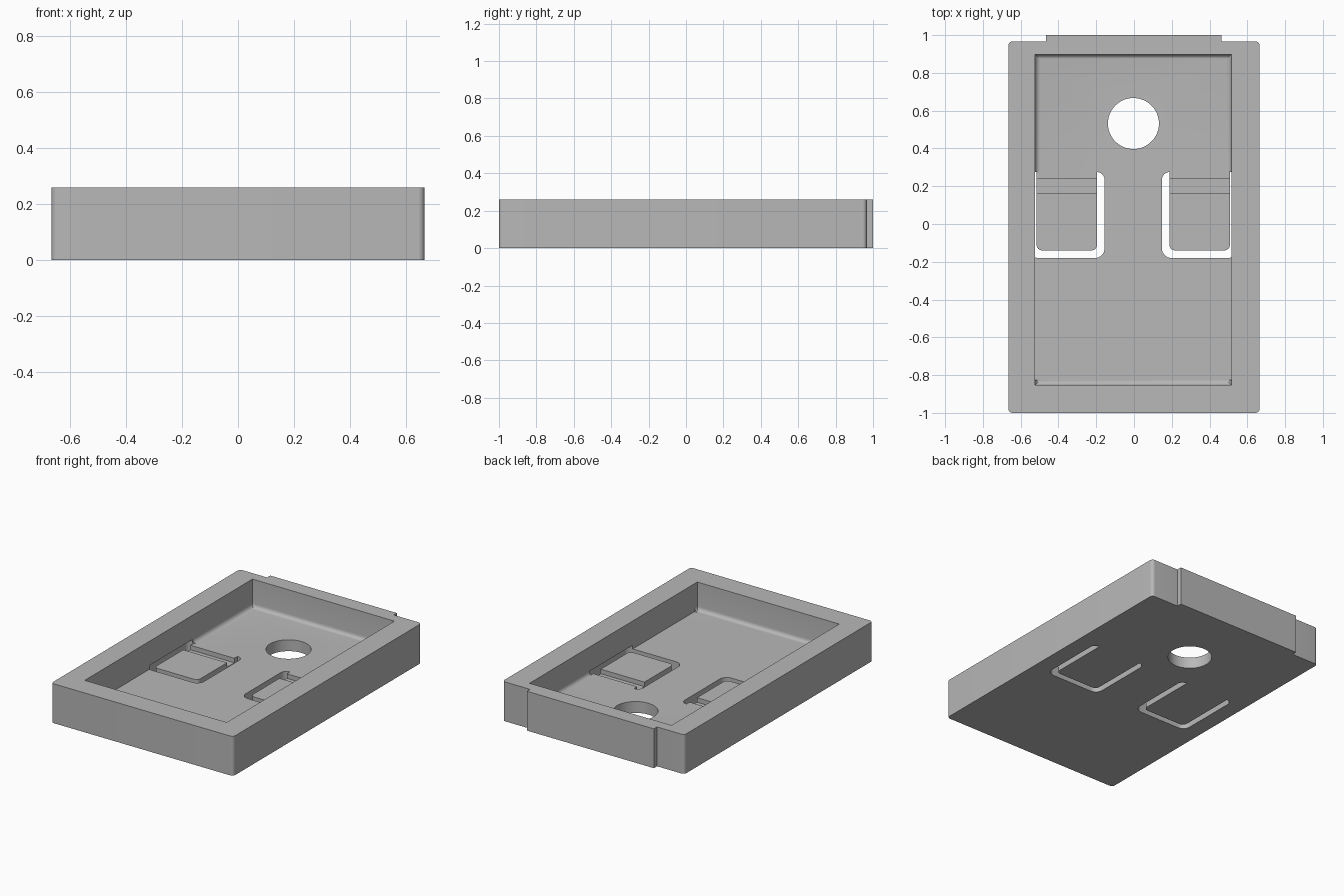
import bpy, bmesh, math

if "Cube" in bpy.data.objects:
    bpy.data.objects.remove(bpy.data.objects["Cube"])

H, FLOOR = 0.26, 0.075          # overall height, floor thickness

grey = bpy.data.materials.new("plain grey")
grey.diffuse_color = (0.48, 0.48, 0.48, 1)
grey.use_nodes = True
grey.node_tree.nodes["Principled BSDF"].inputs["Base Color"].default_value = grey.diffuse_color


def arc(cx, cy, r, a0, a1, n=8):
    return [(cx + r * math.cos(math.radians(a0 + (a1 - a0) * i / n)),
             cy + r * math.sin(math.radians(a0 + (a1 - a0) * i / n))) for i in range(n + 1)]


def prism(name, outline, z0, z1):
    """Extrude a flat outline from z0 to z1."""
    bm = bmesh.new()
    face = bm.faces.new([bm.verts.new((x, y, z0)) for x, y in outline])
    out = bmesh.ops.extrude_face_region(bm, geom=[face])
    bmesh.ops.translate(bm, vec=(0, 0, z1 - z0),
                        verts=[v for v in out["geom"] if isinstance(v, bmesh.types.BMVert)])
    bmesh.ops.recalc_face_normals(bm, faces=bm.faces)
    mesh = bpy.data.meshes.new(name)
    bm.to_mesh(mesh)
    bm.free()
    obj = bpy.data.objects.new(name, mesh)
    bpy.context.collection.objects.link(obj)
    mesh.materials.append(grey)
    return obj


def rect(x0, x1, y0, y1):
    return [(x0, y0), (x1, y0), (x1, y1), (x0, y1)]


# Outer body with rounded corners and a shallow lip along the back
X, YF, YB, LIP, R = 0.665, -1.0, 0.967, 1.0, 0.022
body_outline = (arc(-X + R, YF + R, R, 180, 270) + arc(X - R, YF + R, R, 270, 360)
                + arc(X - R, YB - R, R, 0, 90)
                + [(0.462, YB), (0.462, LIP), (-0.465, LIP), (-0.465, YB)]
                + arc(-X + R, YB - R, R, 90, 180))
tray = prism("tray", body_outline, 0, H)
cutters = []

# Main pocket with a fillet around its floor
pocket = prism("pocket_cutter", rect(-0.523, 0.515, -0.853, 0.898), FLOOR, H + 0.1)
bm = bmesh.new()
bm.from_mesh(pocket.data)
bmesh.ops.bevel(bm, geom=[e for e in bm.edges if all(v.co.z < FLOOR + 0.001 for v in e.verts)],
                offset=0.026, segments=6, profile=0.5, affect='EDGES')
bm.to_mesh(pocket.data)
bm.free()
cutters.append(pocket)

# Sharp-sided stretch of the pocket beside and in front of the tabs
cutters.append(prism("side_cutter", rect(-0.523, 0.515, -0.825, 0.275), FLOOR, H + 0.1))

# Round hole
cutters.append(prism("hole_cutter", arc(-0.003, 0.532, 0.135, 0, 354.375, 63), -0.1, 0.2))

# U-shaped slots that free the two flexible tabs, and a hinge groove across each
T, S, TOP, LOW, TIP = 0.16, 0.2, 0.275, -0.18, -0.14
for side, cx in (("left", -0.356), ("right", 0.348)):
    u = (arc(-S + 0.04, TOP - 0.04, 0.04, 90, 180) + arc(-S + 0.05, LOW + 0.05, 0.05, 180, 270)
         + arc(S - 0.05, LOW + 0.05, 0.05, 270, 360) + arc(S - 0.04, TOP - 0.04, 0.04, 0, 90)
         + arc(T - 0.03, TIP + 0.03, 0.03, 360, 270) + arc(-T + 0.03, TIP + 0.03, 0.03, 270, 180))
    cutters.append(prism(side + "_slot_cutter", [(cx + x, y) for x, y in u], -0.1, 0.1))
    cutters.append(prism(side + "_groove_cutter",
                         rect(cx - T - 0.004, cx + T + 0.004, 0.165, 0.242), 0.045, 0.12))

bpy.context.view_layer.objects.active = tray
tray.select_set(True)
for c in cutters:
    c.hide_render = True
    mod = tray.modifiers.new(c.name, 'BOOLEAN')
    mod.operation, mod.solver, mod.object = 'DIFFERENCE', 'EXACT', c
    bpy.ops.object.modifier_apply(modifier=mod.name)
for c in cutters:
    bpy.data.objects.remove(c)

bpy.ops.object.shade_smooth_by_angle(angle=math.radians(30))
